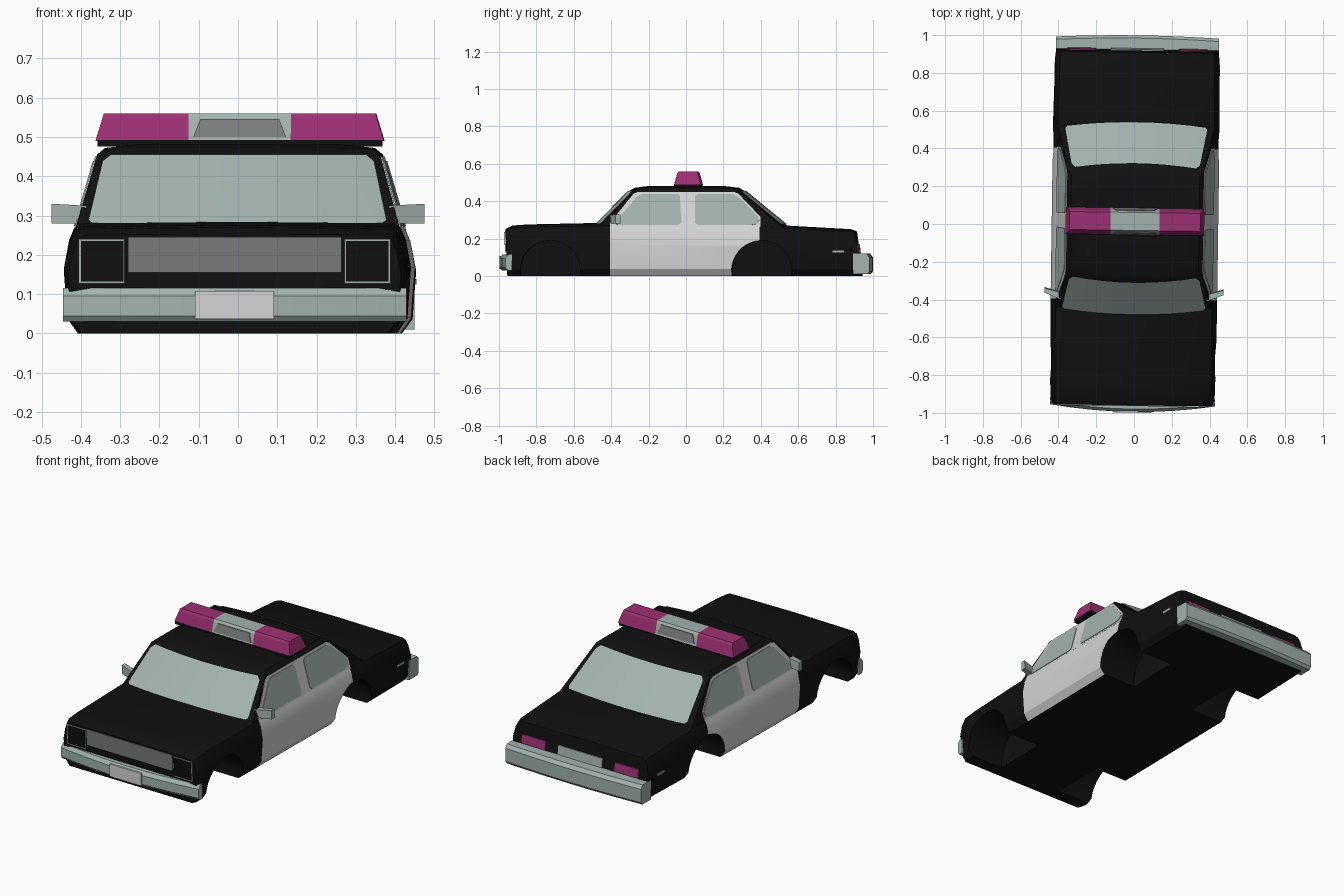
import bpy, bmesh, math
from mathutils import Matrix, Vector

if "Cube" in bpy.data.objects:
    bpy.data.objects.remove(bpy.data.objects["Cube"])


def mat(name, r, g, b):
    m = bpy.data.materials.new(name)
    m.diffuse_color = (r, g, b, 1)
    m.use_nodes = True
    m.node_tree.nodes["Principled BSDF"].inputs["Base Color"].default_value = m.diffuse_color
    return m


BLACK = mat("black_paint", 0.005, 0.005, 0.005)
WHITE = mat("white_paint", 0.66, 0.66, 0.66)
SILVER = mat("silver_glass", 0.37, 0.45, 0.42)
GREY = mat("grille_grey", 0.2, 0.21, 0.205)
RED = mat("signal_red", 0.34, 0.03, 0.17)
parts = []


def finish(name, bm, mats, rule=None, smooth=True):
    bmesh.ops.recalc_face_normals(bm, faces=bm.faces)
    bm.normal_update()
    if rule:
        for f in bm.faces:
            f.material_index = rule(f.calc_center_median(), f.normal)
    me = bpy.data.meshes.new(name)
    bm.to_mesh(me)
    bm.free()
    ob = bpy.data.objects.new(name, me)
    bpy.context.collection.objects.link(ob)
    for m in mats:
        me.materials.append(m)
    parts.append((ob, smooth))
    return ob


def loft(name, rings, mats, rule=None, smooth=True):
    """Closed rings of points joined in order, capped at both ends."""
    bm = bmesh.new()
    vs = [[bm.verts.new(p) for p in r] for r in rings]
    n = len(vs[0])
    for a, b in zip(vs, vs[1:]):
        for i in range(n):
            j = (i + 1) % n
            bm.faces.new((a[i], a[j], b[j], b[i]))
    bm.faces.new(vs[0])
    bm.faces.new(vs[-1])
    return finish(name, bm, mats, rule, smooth)


def plate(name, pts, vec, m):
    """Thin flat panel: outline pushed out along vec."""
    v = Vector(vec)
    return loft(name, [pts, [Vector(p) + v for p in pts]], [m], None, False)


# ---- lower body: sections along y (y, top height, width scale, lean)
HALF = [(0.405, 0), (0.432, 0.14), (0.441, 0.6), (0.428, 0.85), (0.415, 0.96), (0.395, 1)]
STATIONS = [(-0.95, 0.25, 0.96, -0.04), (-0.93, 0.266, 0.985, 0), (-0.85, 0.272, 0.99, 0),
            (-0.48, 0.28, 1, 0), (-0.4, 0.28, 1, 0), (0.4, 0.277, 1, 0), (0.54, 0.266, 1, 0),
            (0.88, 0.247, 0.985, 0), (0.94, 0.237, 0.975, -0.13)]
rings = []
for y, zt, w, lean in STATIONS:
    half = [(x * w, y + lean * f * zt, f * zt) for x, f in HALF]
    rings.append(half + [(0, y + lean * zt, zt + 0.004)] +
                 [(-x, yy, z) for x, yy, z in reversed(half)])
body = loft("body", rings, [BLACK, WHITE],
            lambda c, n: int(abs(c.y) < 0.39 and abs(n.x) > 0.4))

# ---- wheel arches cut into the body
for y in (-0.72, 0.41):
    for s in (-1, 1):
        ring = [(y + 0.16 * math.cos(a), 0.03 + 0.16 * math.sin(a))
                for a in (2 * math.pi * (k + 0.5) / 40 for k in range(40))]
        cut = loft("arch_cutter", [[(s * x, p, q) for p, q in ring] for x in (0.2, 0.6)], [BLACK])
        parts.pop()
        cut.hide_render = True
        mod = body.modifiers.new("arch", 'BOOLEAN')
        mod.operation, mod.solver, mod.object = 'DIFFERENCE', 'EXACT', cut
        bpy.context.view_layer.objects.active = body
        bpy.ops.object.modifier_apply(modifier=mod.name)
        bpy.data.objects.remove(cut)

# ---- cabin: plan outlines stacked in z (z, half width, front y, rear y)
LEVELS = [(0.25, 0.4176, -0.505, 0.565), (0.455, 0.360, -0.305, 0.315),
          (0.472, 0.34, -0.275, 0.285), (0.482, 0.25, -0.2, 0.2)]
US = [k / 4 - 1 for k in range(9)]
loft("cabin", [[(u * hx, yf + 0.035 * u * u, z) for u in US] +
               [(-u * hx, yr - 0.03 * u * u, z) for u in US]
               for z, hx, yf, yr in LEVELS], [BLACK])


# ---- windscreen and rear window, following the cabin curve
def screen(name, side, rows, off):
    bm = bmesh.new()
    grid = []
    for z, um in rows:
        t = (z - 0.25) / 0.205
        hx = 0.4176 - 0.0576 * t
        row = []
        for k in US:
            u = k * um
            y = -0.505 + 0.2 * t + 0.035 * u * u if side < 0 else 0.565 - 0.25 * t - 0.03 * u * u
            row.append(bm.verts.new(Vector((u * hx, y, z)) + Vector(off)))
        grid.append(row)
    for a, b in zip(grid, grid[1:]):
        for i in range(8):
            q = (a[i], a[i + 1], b[i + 1], b[i])
            bm.faces.new(q if side < 0 else q[::-1])
    me = bpy.data.meshes.new(name)
    bm.to_mesh(me)
    bm.free()
    ob = bpy.data.objects.new(name, me)
    bpy.context.collection.objects.link(ob)
    me.materials.append(SILVER)
    parts.append((ob, True))


screen("windscreen", -1, [(0.277, 0.9), (0.285, 0.93), (0.435, 0.945), (0.452, 0.9)],
       (0, -0.0036, 0.0036))
screen("rear_window", 1, [(0.274, 0.89), (0.283, 0.92), (0.435, 0.93), (0.452, 0.89)],
       (0, 0.0032, 0.0039))

# ---- door frames, side windows, mirrors and side markers
FRAME = [(-0.4, 0.262), (-0.4, 0.285), (-0.275, 0.44), (-0.25, 0.45), (0.26, 0.45),
         (0.285, 0.44), (0.405, 0.315), (0.405, 0.262)]
FRONT_GLASS = [(-0.36, 0.272), (-0.375, 0.285), (-0.255, 0.425), (-0.23, 0.437),
               (-0.04, 0.437), (-0.027, 0.425), (-0.02, 0.285), (-0.033, 0.272)]
REAR_GLASS = [(0.065, 0.272), (0.053, 0.285), (0.053, 0.425), (0.065, 0.437), (0.255, 0.437),
              (0.285, 0.422), (0.385, 0.325), (0.398, 0.298), (0.385, 0.278), (0.355, 0.272)]
for s, tag in ((-1, "left"), (1, "right")):
    for nm, pts, d, m in (("door_frame", FRAME, 0.003, WHITE), ("front_side_window", FRONT_GLASS, 0.006, SILVER),
                          ("rear_side_window", REAR_GLASS, 0.006, SILVER)):
        plate(f"{tag}_{nm}", [(s * (0.412 - (z - 0.27) * 0.28), y, z) for y, z in pts],
              (s * d, 0, d * 0.28), m)
    loft(f"{tag}_mirror", [[(s * x, y0, z0), (s * x, y1, z0), (s * x, y1 - 0.005, z1), (s * x, y0, z1)]
                           for x, y0, y1, z0, z1 in ((0.385, -0.405, -0.365, 0.28, 0.325),
                                                     (0.475, -0.37, -0.34, 0.28, 0.33))],
         [SILVER], None, False)
    plate(f"{tag}_rear_marker", [(s * 0.431, y, z) for y, z in
                                 ((0.79, 0.125), (0.85, 0.125), (0.85, 0.138), (0.79, 0.138))],
          (s * 0.007, 0, 0), SILVER)


# ---- bumpers
def bumper(name, s, yo, yi, bow, z0, z1, hx):
    rings = []
    for u in US:
        o = yo - bow * u * u
        sec = [(yi, z0), (o - 0.012, z0), (o, z0 + 0.015), (o, z1 - 0.02), (o - 0.015, z1), (yi, z1)]
        rings.append([(u * hx, s * y, z) for y, z in sec])
    loft(name, rings, [SILVER])


bumper("front_bumper", -1, 0.995, 0.925, 0.035, 0.03, 0.115, 0.437)
bumper("rear_bumper", 1, 0.999, 0.9, 0.012, 0.01, 0.12, 0.431)


# ---- nose and tail details
def end_plate(name, face, s, x0, x1, z0, z1, d, m):
    plate(name, [(x, face(z), z) for x, z in ((x0, z0), (x1, z0), (x1, z1), (x0, z1))],
          (0, s * d, 0), m)


nose = lambda z: -0.95 - 0.04 * z
tail = lambda z: 0.94 - 0.13 * z
end_plate("grille", nose, -1, -0.272, 0.272, 0.155, 0.245, 0.004, GREY)
end_plate("front_plate", lambda z: -0.991, -1, -0.1, 0.1, 0.037, 0.108, 0.008, WHITE)
end_plate("rear_plate", tail, 1, -0.14, 0.14, 0.122, 0.172, 0.006, SILVER)
for s, tag in ((-1, "left"), (1, "right")):
    end_plate(f"{tag}_headlight_frame", nose, -1, s * 0.28, s * 0.397, 0.127, 0.24, 0.004, SILVER)
    end_plate(f"{tag}_headlight", nose, -1, s * 0.283, s * 0.391, 0.132, 0.235, 0.007, BLACK)
    end_plate(f"{tag}_tail_light", tail, 1, s * 0.22, s * 0.37, 0.125, 0.172, 0.006, RED)

# ---- roof light bar: red ends, pale middle with grey panels
loft("light_bar_base", [[(x, -0.058, 0.476), (x, 0.083, 0.476), (x, 0.083, 0.492), (x, -0.058, 0.492)]
                        for x in (-0.362, 0.362)], [BLACK], None, False)
BAR = [(-0.058, 0.49), (-0.042, 0.548), (-0.034, 0.56), (0.061, 0.56), (0.069, 0.548), (0.085, 0.49)]
rings = []
for x in (-0.367, -0.13, 0.13, 0.367):
    k = math.copysign(0.3, x) if abs(x) > 0.2 else 0
    rings.append([(x - k * (z - 0.49), y, z) for y, z in BAR])
loft("light_bar", rings, [RED, SILVER], lambda c, n: int(abs(c.x) < 0.12), False)
for s, y0, y1, tag in ((-1, -0.0553, -0.0425, "front"), (1, 0.0823, 0.0695, "rear")):
    plate(f"light_bar_{tag}_panel", [(-0.118, y0, 0.5), (0.118, y0, 0.5), (0.1, y1, 0.546), (-0.1, y1, 0.546)],
          (0, s * 0.004, 0), GREY)

# ---- smooth shading, and the slight turn of the whole car
turn = Matrix.Translation((0.005, 0, 0)) @ Matrix.Rotation(-0.014, 4, 'Z')
for ob, smooth in parts:
    ob.matrix_world = turn
    if smooth:
        bpy.ops.object.select_all(action='DESELECT')
        ob.select_set(True)
        bpy.context.view_layer.objects.active = ob
        bpy.ops.object.shade_smooth_by_angle(angle=math.radians(30))
